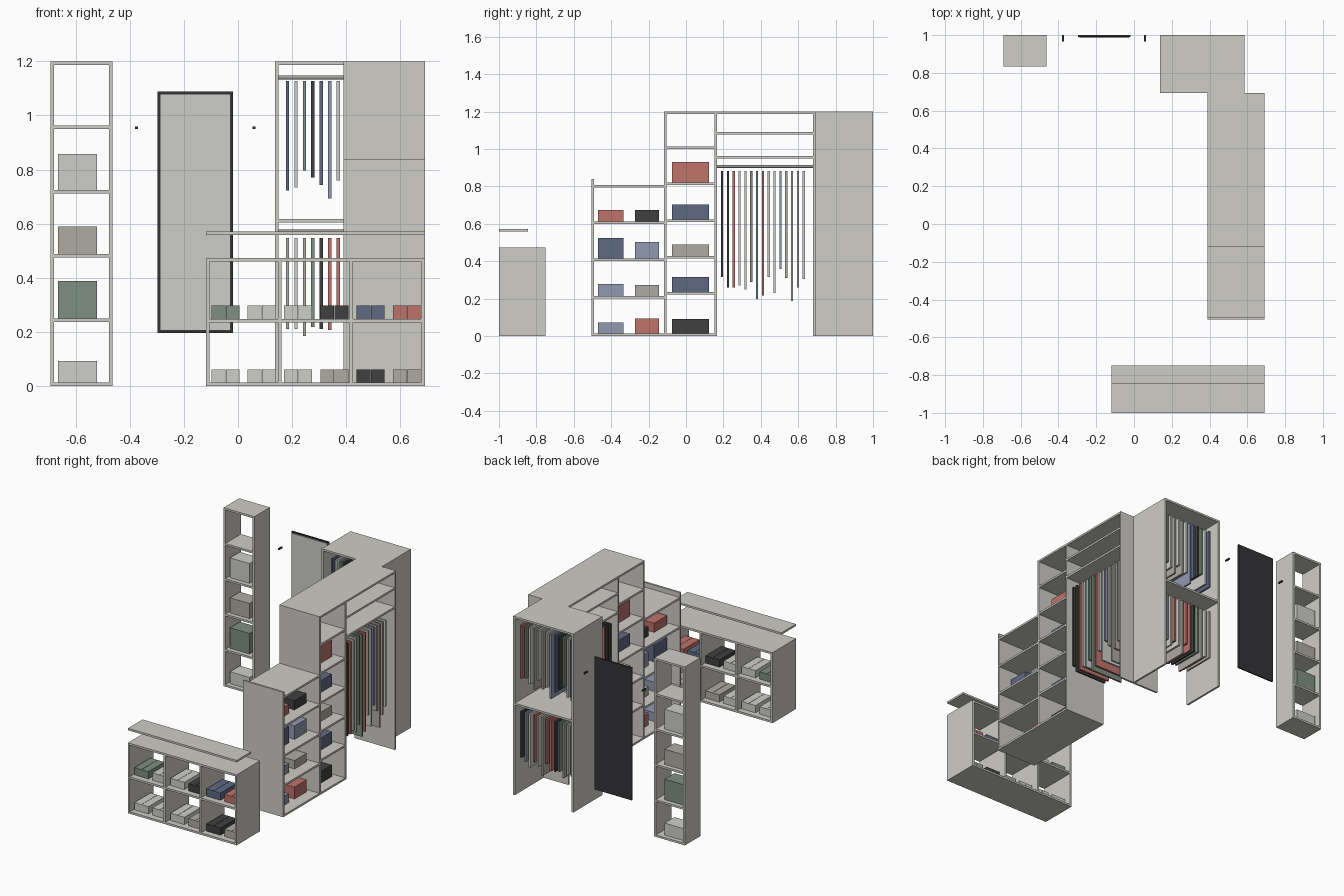
import bpy
from mathutils import Vector, Matrix

cube = bpy.data.objects.get("Cube")
if cube:
    bpy.data.objects.remove(cube, do_unlink=True)


def material(name, rgb):
    lin = [((c / 255 + 0.055) / 1.055) ** 2.4 for c in rgb]
    mat = bpy.data.materials.new(name)
    mat.use_nodes = True
    mat.diffuse_color = (*lin, 1)
    mat.node_tree.nodes["Principled BSDF"].inputs["Base Color"].default_value = (*lin, 1)
    return mat


PANEL = material("warm_white_panel", (207, 205, 199))
MAT = {
    "L": material("light_grey", (206, 206, 202)),
    "T": material("taupe", (174, 171, 162)),
    "G": material("sage_green", (126, 143, 129)),
    "B": material("slate_blue", (95, 105, 131)),
    "V": material("lilac_blue", (146, 154, 177)),
    "R": material("dusty_red", (189, 115, 107)),
    "K": material("charcoal", (64, 64, 65)),
    "M": material("rod_metal", (160, 157, 151)),
}
DARK = material("black_frame", (52, 52, 55))
T = 0.013  # board thickness


def box(name, x, y, z, mat=PANEL):
    """Box spanning the (low, high) pairs x, y and z."""
    bpy.ops.mesh.primitive_cube_add(size=1)
    ob = bpy.context.object
    ob.name = name
    lo, hi = map(Vector, zip(x, y, z))
    ob.data.transform(Matrix.Diagonal((*(hi - lo), 1)))
    ob.location = (lo + hi) / 2
    ob.data.materials.append(mat)
    return ob


def shelf(name, x, y, top):
    return box(name, x, y, (top - T, top))


def rod(name, start, end):
    """Round clothes rail between two points."""
    a, b = Vector(start), Vector(end)
    bpy.ops.mesh.primitive_cylinder_add(vertices=16, radius=0.008, depth=(b - a).length)
    ob = bpy.context.object
    ob.name = name
    ob.location = (a + b) / 2
    ob.rotation_euler = (b - a).to_track_quat("Z", "Y").to_euler()
    ob.data.materials.append(MAT["M"])
    bpy.ops.object.shade_smooth_by_angle()


def garments(name, axis, first, depth, top, colours, bottoms):
    """Row of thin hanging clothes along the x or y axis."""
    for i, (c, low) in enumerate(zip(colours, bottoms)):
        p = first + i * 0.0312
        slab = (p - 0.006, p + 0.006)
        x, y = (slab, depth) if axis == "x" else (depth, slab)
        box(name, x, y, (low, top), MAT[c])


# Narrow shelf tower
tx, ty = (-0.692, -0.463), (0.835, 1)
for x in (tx[0], tx[1] - T):
    box("tower_side", (x, x + T), ty, (0, 1.2))
for i in range(6):
    shelf("tower_shelf", (tx[0] + T, tx[1] - T), ty, T + i * (1.2 - T) / 5)
for i, (c, h) in enumerate(zip("LGTL", (0.08, 0.138, 0.102, 0.133))):
    z = T + i * (1.2 - T) / 5
    box("tower_storage_box", (-0.665, -0.52), (0.865, 0.97), (z, z + h), MAT[c])

# Wall mirror and hooks
box("mirror_frame", (-0.297, -0.018), (0.99, 1), (0.197, 1.088), DARK)
box("mirror_glass", (-0.288, -0.027), (0.984, 0.99), (0.206, 1.079), MAT["L"])
for x in (-0.375, 0.059):
    box("wall_hook", (x - 0.005, x + 0.005), (0.965, 1), (0.95, 0.96), DARK)

# Rear wardrobe with two hanging levels
rx, ry = (0.137, 0.586), (0.693, 1)
inner = (rx[0] + T, rx[1] - T)
for x in (rx[0], rx[1] - T):
    box("wardrobe_side", (x, x + T), ry, (0, 1.2))
for z in (0.618, 1.2):
    shelf("wardrobe_shelf", inner, ry, z)
for z in (0.57, 1.14):
    rod("wardrobe_rail", (inner[0], 0.845, z), (inner[1], 0.845, z))
deep = (0.735, 0.955)
garments("upper_garment", "x", 0.183, deep, 1.128, "BLGKBVLTLTLGR",
         (.722, .733, .796, .77, .744, .693, .76, .74, .79, .72, .75, .78, .77))
garments("lower_garment", "x", 0.183, deep, 0.548, "TLTGKRRTLRLVK",
         (.211, .211, .185, .218, .211, .207, .245, .16, .21, .23, .19, .22, .24))

# Long side unit: low bookcase, tall bookcase and hanging bay
mx = (0.39, 0.69)
ends = [(-0.505, 0.84), (-0.118, 1.2), (0.153, 1.2), (0.68, 1.2)]
for y, h in ends:
    box("side_unit_upright", mx, (y, y + T), (0, h))
bays = [
    (0, 1, (T, 0.215, 0.414, 0.612, 0.808)),
    (1, 2, (T, 0.235, 0.428, 0.622, 0.82, 1.013, 1.2)),
    (2, 3, (0.963, 1.09, 1.2)),
]
for a, b, tops in bays:
    for z in tops:
        shelf("side_unit_shelf", mx, (ends[a][0] + T, ends[b][0]), z)
rod("side_unit_rail", (0.54, 0.166, 0.907), (0.54, 0.68, 0.907))
garments("side_garment", "y", 0.193, (0.425, 0.66), 0.883, "KKRLLGGRLLVTTTL",
         (.315, .26, .26, .27, .25, .288, .197, .218, .315, .23, .358, .31, .186, .26, .304))

# Storage boxes on the side unit shelves
bx = (0.47, 0.612)
columns = [
    ((-0.47, -0.333), bays[0][2], "VVBR", (0.06, 0.062, 0.11, 0.062)),
    ((-0.274, -0.145), bays[0][2], "RTVK", (0.08, 0.057, 0.09, 0.062)),
    ((-0.076, 0.124), bays[1][2], "KBTBR", (0.078, 0.08, 0.062, 0.08, 0.11)),
]
for y, tops, colours, heights in columns:
    for z, c, h in zip(tops, colours, heights):
        box("storage_box", bx, y, (z, z + h), MAT[c])

# Low front shoe cabinet with a floating shelf above
cx, cy = (-0.118, 0.69), (-1, -0.75)
step = (cx[1] - cx[0] - T) / 3
for i in range(4):
    x = cx[0] + i * step
    box("cabinet_upright", (x, x + T), cy, (0, 0.474))
for i in range(3):
    x = cx[0] + i * step
    for z in (T, 0.248, 0.474):
        shelf("cabinet_shelf", (x + T, x + step), cy, z)
shelf("floating_shelf", cx, (-1, -0.845), 0.571)

# Pairs of shoe blocks
for z, colours in ((T, "LLLTKT"), (0.248, "GLLKBR")):
    for i, c in enumerate(colours):
        mid = -0.046 + i * 0.134
        for side in (-1, 1):
            x = mid + side * 0.0265
            box("shoe", (x - 0.0255, x + 0.0255), (-0.96, -0.79), (z, z + 0.049), MAT[c])
